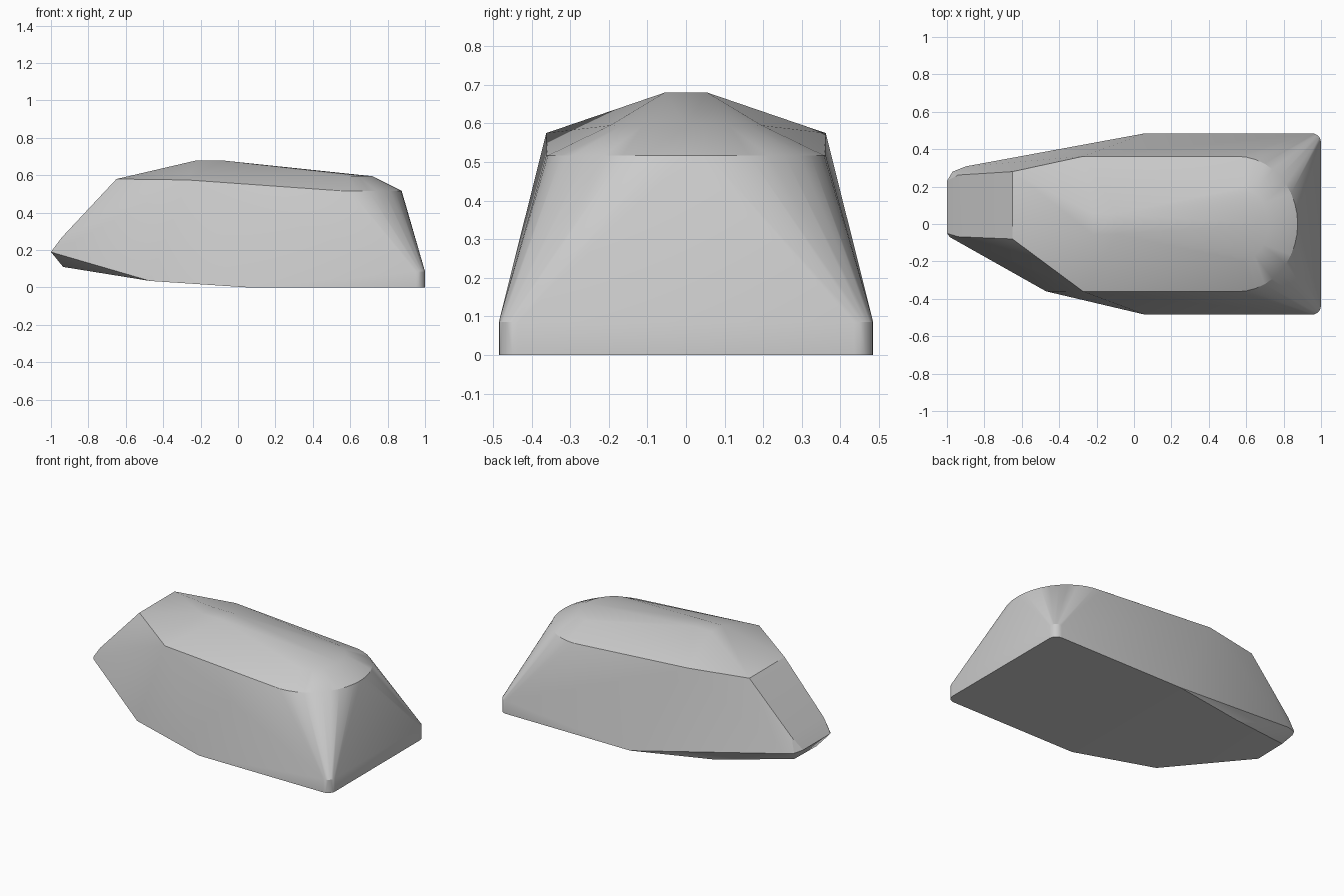
import bpy
import bmesh
import math

old = bpy.data.objects.get("Cube")
if old:
    bpy.data.objects.remove(old, do_unlink=True)

grey = bpy.data.materials.new("stone_grey")
grey.use_nodes = True
colour = (0.6, 0.6, 0.6, 1.0)
grey.diffuse_color = colour
grey.node_tree.nodes["Principled BSDF"].inputs["Base Color"].default_value = colour


def arc(cx, cy, z, rx, ry, start, end, steps):
    """Points along an elliptical arc at one height."""
    angles = [math.radians(start + (end - start) * i / steps) for i in range(steps + 1)]
    return [(cx + rx * math.cos(a), cy + ry * math.sin(a), z) for a in angles]


def both_sides(points):
    return points + [(x, -y, z) for x, y, z in points]


points = []

# Squared base end with small upright rounded corners
for height in (0, 0.085):
    points += both_sides(arc(0.95, 0.435, height, 0.05, 0.05, 0, 90, 5))
points += both_sides([(0.06, 0.485, 0)])

# Shoulder rim, rounded at one end
points += both_sides([(-0.27, 0.362, 0.575)])
points += arc(0.55, 0, 0.517, 0.325, 0.362, -90, 90, 20)

# Domed crown with a short flat ridge
points += arc(0.55, 0, 0.595, 0.17, 0.2, -90, 90, 16)
points += both_sides([(-0.22, 0.055, 0.68), (-0.09, 0.055, 0.68)])

# Slanted nose plate, set off to one side
points += [(-0.65, -0.08, 0.58), (-0.65, 0.28, 0.58),
           (-0.94, -0.068, 0.27), (-0.94, 0.262, 0.27)]

# Blunt nose tip and the rising underside
points += [(-1, -0.05, 0.19), (-1, 0.23, 0.19),
           (-0.985, -0.07, 0.185), (-0.97, 0.28, 0.18), (-0.9, 0.308, 0.17),
           (-0.935, 0, 0.11), (-0.93, 0.22, 0.11),
           (-0.47, -0.36, 0.035), (-0.47, 0.36, 0.035)]

# Skin the outline points into one faceted solid
bm = bmesh.new()
for p in points:
    bm.verts.new(p)
hull = bmesh.ops.convex_hull(bm, input=bm.verts[:])
unused = {g for g in hull["geom_interior"] + hull["geom_unused"]
          if isinstance(g, bmesh.types.BMVert)}
bmesh.ops.delete(bm, geom=list(unused), context="VERTS")
bmesh.ops.dissolve_limit(bm, angle_limit=math.radians(0.5),
                         verts=bm.verts[:], edges=bm.edges[:])
bmesh.ops.recalc_face_normals(bm, faces=bm.faces[:])

mesh = bpy.data.meshes.new("stone_body")
bm.to_mesh(mesh)
bm.free()
mesh.materials.append(grey)
body = bpy.data.objects.new("stone_body", mesh)
bpy.context.collection.objects.link(body)

# Soft shading with sharp creases kept
bpy.ops.object.select_all(action="DESELECT")
body.select_set(True)
bpy.context.view_layer.objects.active = body
bpy.ops.object.shade_smooth_by_angle(angle=math.radians(30))
